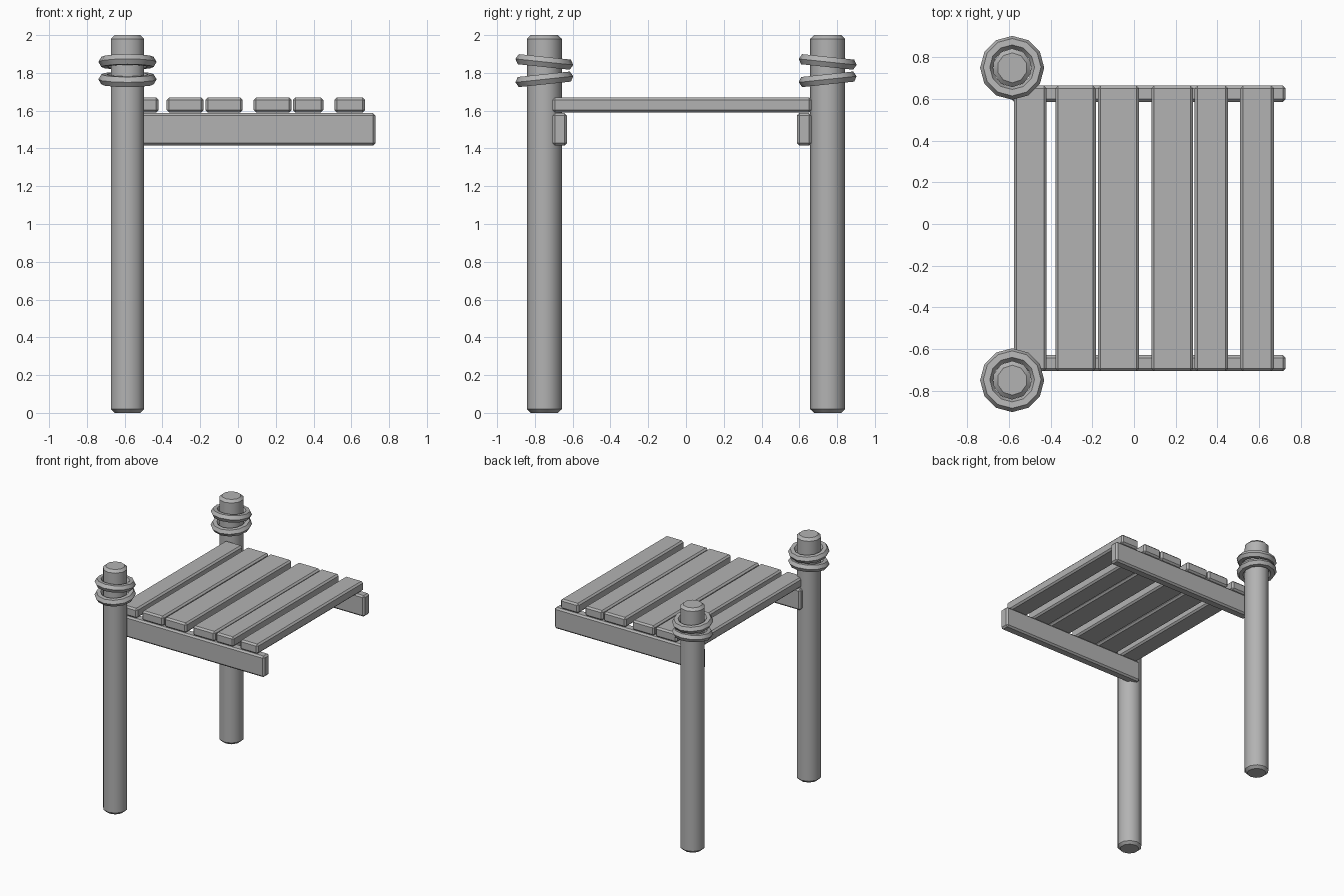
import bpy, math

if "Cube" in bpy.data.objects:
    bpy.data.objects.remove(bpy.data.objects["Cube"])

grey = bpy.data.materials.new("weathered_grey")
grey.diffuse_color = (0.45, 0.45, 0.45, 1)
grey.use_nodes = True
grey.node_tree.nodes["Principled BSDF"].inputs["Base Color"].default_value = grey.diffuse_color


def finish(name, bevel=0.0, smooth=False):
    """Name the active object, colour it, chamfer its edges and shade it."""
    ob = bpy.context.object
    ob.name = name
    ob.data.materials.append(grey)
    if bevel:
        mod = ob.modifiers.new("chamfer", 'BEVEL')
        mod.width = bevel
        mod.segments = 1
        mod.limit_method = 'ANGLE'
        mod.angle_limit = math.radians(50)
        bpy.ops.object.modifier_apply(modifier=mod.name)
    if smooth:
        bpy.ops.object.shade_smooth_by_angle(angle=math.radians(40))
    return ob


def board(name, x, y, z, bevel=0.013):
    """Chamfered box given by its (min, max) on each axis."""
    spans = (x, y, z)
    bpy.ops.mesh.primitive_cube_add(size=1, location=[(a + b) / 2 for a, b in spans])
    bpy.context.object.scale = [b - a for a, b in spans]
    bpy.ops.object.transform_apply(location=False, rotation=False, scale=True)
    return finish(name, bevel)


# Mooring posts with two tilted rope rings each
POST_X, POST_Y = -0.585, 0.75
for side, y in (("front", -POST_Y), ("back", POST_Y)):
    bpy.ops.mesh.primitive_cylinder_add(vertices=10, radius=0.093, depth=2.0,
                                        location=(POST_X, y, 1.0))
    finish(side + "_post", 0.02, True)
    for ring, z, tilt in (("upper", 1.858, -6), ("lower", 1.766, 6)):
        bpy.ops.mesh.primitive_torus_add(major_segments=12, minor_segments=6,
                                         major_radius=0.123, minor_radius=0.031,
                                         location=(POST_X, y, z),
                                         rotation=(math.radians(tilt), 0, 0))
        finish(side + "_" + ring + "_rope_ring", 0, True)

# Support beams under the deck
for side, span in (("front", (-0.707, -0.63)), ("back", (0.587, 0.664))):
    board(side + "_beam", (-0.59, 0.728), span, (1.415, 1.587))

# Deck planks of uneven width
planks = [(-0.577, -0.42), (-0.378, -0.183), (-0.173, 0.025),
          (0.083, 0.284), (0.291, 0.452), (0.51, 0.672)]
for i, span in enumerate(planks):
    board("plank_%d" % (i + 1), span, (-0.707, 0.664), (1.59, 1.67))
